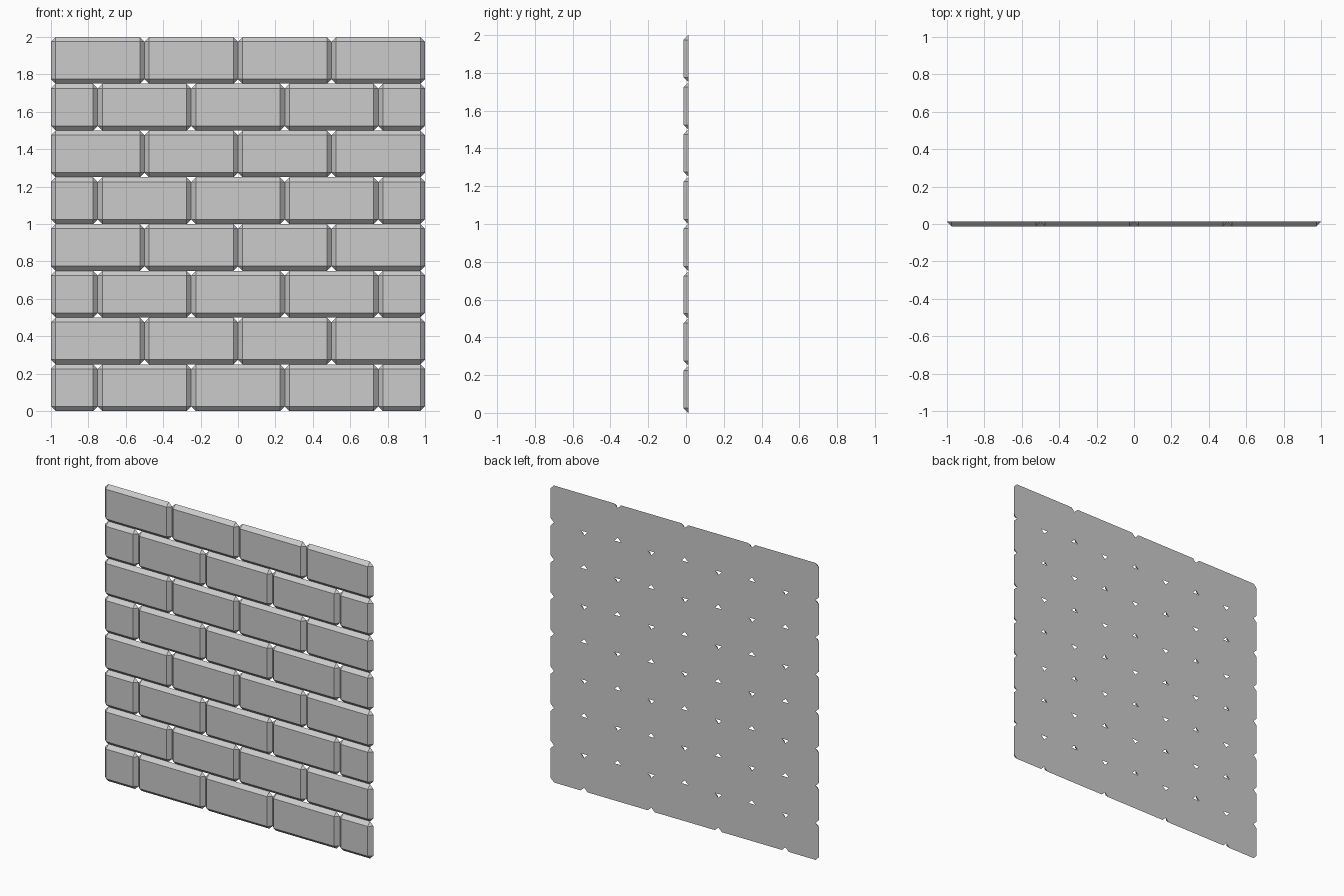
import bpy, bmesh

if "Cube" in bpy.data.objects:
    bpy.data.objects.remove(bpy.data.objects["Cube"])

COURSES, HEIGHT, LENGTH = 8, 0.25, 0.5
BEVEL = 0.025
FRONT, BACK = -0.0125, 0.0125


def add_brick(bm, x0, x1, z0, z1):
    """Chamfered brick: inset front rectangle, corner-cut back outline."""
    corners = [(x0, z0, 1, 1), (x1, z0, -1, 1), (x1, z1, -1, -1), (x0, z1, 1, -1)]
    front, back = [], []
    for i, (x, z, sx, sz) in enumerate(corners):
        dx, dz = sx * BEVEL, sz * BEVEL
        front.append(bm.verts.new((x + dx, FRONT, z + dz)))
        pair = [bm.verts.new((x, BACK, z + dz)), bm.verts.new((x + dx, BACK, z))]
        back.append(pair if i % 2 == 0 else pair[::-1])
    bm.faces.new(front)
    bm.faces.new([v for pair in back for v in pair][::-1])
    for i in range(4):
        j = (i + 1) % 4
        bm.faces.new((front[i], back[i][0], back[i][1]))            # corner facet
        bm.faces.new((front[i], back[i][1], back[j][0], front[j]))  # sloped edge


# Courses in running bond, alternating half-brick ends and full bricks
for row in range(COURSES):
    if row % 2 == 0:
        joints = [-1, -0.75, -0.25, 0.25, 0.75, 1]
    else:
        joints = [-1 + LENGTH * i for i in range(5)]
    bm = bmesh.new()
    for x0, x1 in zip(joints, joints[1:]):
        add_brick(bm, x0, x1, row * HEIGHT, (row + 1) * HEIGHT)
    bmesh.ops.recalc_face_normals(bm, faces=bm.faces)
    mesh = bpy.data.meshes.new(f"brick_course_{row + 1}")
    bm.to_mesh(mesh)
    bm.free()
    bpy.context.collection.objects.link(bpy.data.objects.new(mesh.name, mesh))
